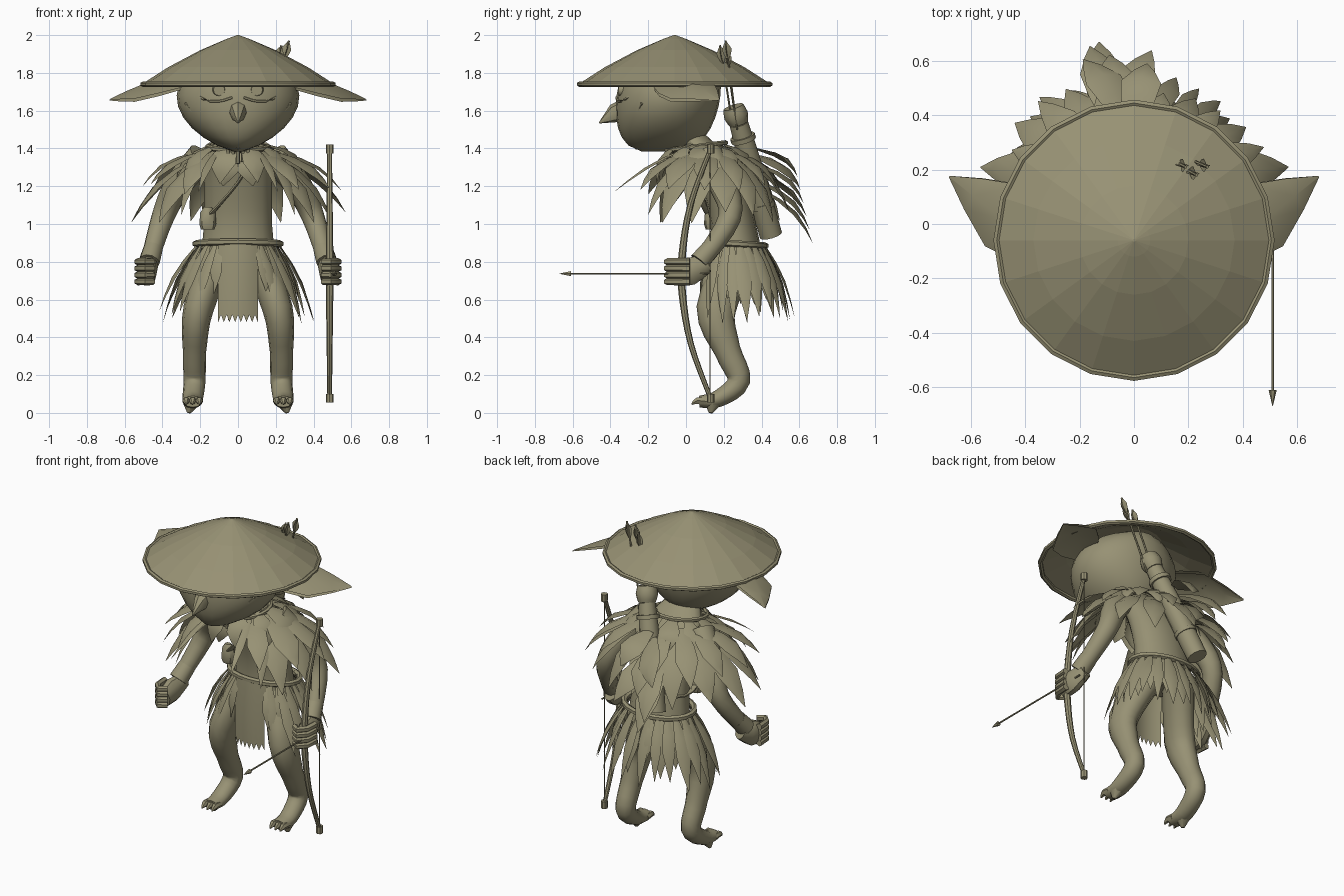
import bpy, bmesh, math, random
from mathutils import Vector

random.seed(4)
if "Cube" in bpy.data.objects:
    bpy.data.objects.remove(bpy.data.objects["Cube"], do_unlink=True)

olive = bpy.data.materials.new("olive clay")
olive.use_nodes = True
olive.diffuse_color = (.31, .285, .175, 1)
olive.node_tree.nodes["Principled BSDF"].inputs["Base Color"].default_value = olive.diffuse_color
FORWARD, BACKWARD, UP = Vector((0, -1, 0)), Vector((0, 1, 0)), Vector((0, 0, 1))


def make_object(name, bm, smooth):
    bmesh.ops.recalc_face_normals(bm, faces=bm.faces)
    mesh = bpy.data.meshes.new(name)
    bm.to_mesh(mesh)
    mesh.materials.append(olive)
    for polygon in mesh.polygons:
        polygon.use_smooth = smooth
    if smooth:
        mesh.set_sharp_from_angle(angle=math.radians(40))
    bpy.context.collection.objects.link(bpy.data.objects.new(name, mesh))


def finish(name, bm, smooth=True):
    """Make the object; a part named left_ also gets its right twin."""
    make_object(name, bm, smooth)
    if name.startswith("left_"):
        bmesh.ops.scale(bm, verts=bm.verts, vec=(-1, 1, 1))
        make_object(name.replace("left_", "right_"), bm, smooth)
    bm.free()


def spline(controls, steps, closed):
    points, path = [Vector(c) for c in controls], []
    count = len(points)

    def pick(i):
        return points[i % count] if closed else points[max(0, min(i, count - 1))]

    for i in range(count if closed else count - 1):
        a, b, c, d = (pick(i + k) for k in (-1, 0, 1, 2))
        for step in range(steps):
            t = step / steps
            path.append(b + (c - a) * t / 2 + (a * 2 - b * 5 + c * 4 - d) * t * t / 2
                        + (b * 3 - a - c * 3 + d) * t ** 3 / 2)
    return path if closed else path + [points[-1]]


def ramp(values, t):
    position = t * (len(values) - 1)
    i = min(int(position), len(values) - 2)
    return values[i] + (values[i + 1] - values[i]) * (position - i)


def sweep(bm, controls, rx, ry=None, sides=8, steps=1, level=False, closed=False, ref=None):
    """Skin elliptical rings along a spline; radii are ramps along its length."""
    path, rings = spline(controls, steps, closed), []
    count = len(path)
    for i, point in enumerate(path):
        before = path[i - 1] if i or closed else point
        after = path[(i + 1) % count] if i < count - 1 or closed else point
        along = UP if level else (after - before).normalized()
        u = ref or (Vector((1, 0, 0)) if abs(along.x) < .8 else BACKWARD)
        u = (u - along * u.dot(along)).normalized()
        w = along.cross(u)
        t = i / (count - 1)
        u, w = u * ramp(rx, t), w * ramp(ry or rx, t)
        angles = [math.tau * j / sides for j in range(sides)]
        rings.append([bm.verts.new(point + u * math.cos(a) + w * math.sin(a)) for a in angles])
    for i in range(count if closed else count - 1):
        ring, following = rings[i], rings[(i + 1) % count]
        for j in range(sides):
            k = (j + 1) % sides
            bm.faces.new((ring[j], ring[k], following[k], following[j]))
    if not closed:
        bm.faces.new(rings[0])
        bm.faces.new(rings[-1])


def tube(name, controls, rx, ry=None, smooth=True, **options):
    bm = bmesh.new()
    sweep(bm, controls, rx, ry, **options)
    finish(name, bm, smooth)


def hoop(name, y, z, rx, ry, thickness, tilt=0):
    angles = [math.tau * i / 20 for i in range(20)]
    path = [(rx * math.cos(a), y + ry * math.sin(a), z + tilt * math.sin(a)) for a in angles]
    tube(name, path, (thickness, thickness), sides=6, closed=True, ref=UP)


def strips(bm, rows):
    for row, following in zip(rows, rows[1:]):
        for j in range(len(row) - 1):
            bm.faces.new((row[j], row[j + 1], following[j + 1], following[j]))


def leaf(bm, base, tip, width, out, bulge=.04):
    """Pointed leaf with a raised middle rib, bowed outwards."""
    base, tip, out = Vector(base), Vector(tip), Vector(out).normalized()
    side = (tip - base).cross(out).normalized() * width / 2
    rows = []
    for along, wide in ((0, .35), (.3, .85), (.55, 1), (.8, .5), (1, .02)):
        middle = base.lerp(tip, along) + out * bulge * math.sin(math.pi * along)
        rib = middle + out * width * wide * .15
        rows.append([bm.verts.new(p) for p in (middle - side * wide, rib, middle + side * wide)])
    strips(bm, rows)


def fringe(bm, count, base, tip, width, gap=0, bulge=.04):
    """Ring of leaves between two ellipses (y, z, rx, ry) with a gap in front."""
    for i in range(count):
        angle = gap + (math.tau - 2 * gap) * (i + .5) / count
        x, y = math.sin(angle), -math.cos(angle)
        reach = random.uniform(.9, 1.05)
        root = (base[2] * x, base[0] + base[3] * y, base[1])
        end = (tip[2] * x * reach, tip[0] + tip[3] * y * reach, tip[1] + random.uniform(-.04, .04))
        leaf(bm, root, end, width * random.uniform(.8, 1.15), (x, y, .5), bulge)


# Conical hat with a hollow underside and a rim
tube("hat", [(0, -.06, z) for z in (2, 1.98, 1.92, 1.83, 1.74, 1.8, 1.88)],
     (.005, .06, .2, .37, .51, .36, .2), sides=20, smooth=False, level=True)
hoop("hat_rim", -.06, 1.74, .505, .505, .014)


# Heart-shaped head: narrow chin, wide cheeks, domed crown
def head_swell(t):
    return math.sin(math.pi * (.03 + .8 * t))


def on_face(x, z):
    t = (z - 1.385) / .475
    swell = head_swell(t)
    depth = .275 * swell ** .4 * math.sqrt(1 - (x / .325 / swell) ** 2)
    return Vector((x, .06 * t - .13 - depth, z))


swells = [head_swell(i / 10) for i in range(11)]
tube("head", [(0, -.13, 1.385), (0, -.07, 1.86)], [.325 * s for s in swells],
     [.275 * s ** .4 for s in swells], sides=24, steps=10, level=True)

# Beak and face
tube("beak", [(0, -.3, 1.61), (0, -.38, 1.585), (0, -.46, 1.535)], (.06, .042, .003), (.065, .05, .003))
eye = on_face(.1, 1.71)
tube("left_eye", [eye - FORWARD * .02, eye + FORWARD * .012], (.038, .03), sides=12)
tube("left_mask_edge", [on_face(x, z) for x, z in ((0, 1.4), (.1, 1.46), (.18, 1.53), (.28, 1.64))],
     (.007, .007), sides=5, steps=3)
tube("left_brow", [on_face(x, z) for x, z in ((.03, 1.67), (.1, 1.65), (.18, 1.66), (.28, 1.73))],
     (.007, .007), sides=5, steps=3)
bm = bmesh.new()
for lift in (0, .01):
    leaf(bm, (.23, -.14, 1.74 + lift), (.68, .175, 1.655 + lift / 2), .28, (.1, -.35, 1), lift)
finish("left_ear", bm)

# Torso, belt and neck ornaments
tube("torso", [(0, .27, .8), (0, .25, 1), (0, .2, 1.2), (0, .12, 1.36), (0, 0, 1.5)],
     (.2, .18, .18, .19, .07), (.14, .12, .12, .1, .07), sides=16, steps=3, level=True)
hoop("belt", .27, .895, .225, .15, .018, -.01)
hoop("collar", .06, 1.41, .16, .15, .014, .02)
bm = bmesh.new()
for i in range(-2, 3):
    x = i * .026
    sweep(bm, [(x, -.1, 1.4), (x, -.11, 1.32 + abs(x) / 3)], (.01, .01), sides=6)
finish("neck_beads", bm)

# Legs and feet
tube("left_leg", [(.1, .28, .84), (.21, .16, .55), (.23, .22, .33), (.23, .28, .17), (.24, .17, .075),
                  (.24, .07, .06)],
     (.09, .08, .062, .058, .055, .05), (.11, .105, .07, .06, .045, .03), sides=12, steps=4)
bm = bmesh.new()
for x in (.205, .24, .275):
    sweep(bm, [(x, .11, .06), (x, .06, .065), (x, .03, .045)], (.02, .02, .004), sides=6, steps=2)
sweep(bm, [(.25, .14, .05), (.26, .13, 0)], (.045, .01))
finish("left_toes", bm)

# Arms and clenched hands
tube("left_arm", [(.19, .12, 1.36), (.32, .2, 1.2), (.4, .23, 1.03), (.47, .08, .8)],
     (.08, .075, .06, .045), sides=12, steps=4)
tube("left_bracer", [(.45, .13, .87), (.47, .07, .8)], (.052, .056), sides=10)
bm = bmesh.new()
sweep(bm, [(.46, .11, .79), (.48, .02, .75), (.48, -.06, .73)],
      (.04, .052, .04), (.05, .078, .06), sides=10, steps=3)
for i in range(4):
    z = .8 - i * .035
    sweep(bm, [(.53, .02, z), (.525, -.06, z), (.49, -.1, z), (.45, -.07, z)],
          (.02, .018), sides=6, ref=UP)
finish("left_hand", bm)

# Feather cloak in overlapping layers of broad leaves
bm = bmesh.new()
fringe(bm, 11, (.14, 1.36, .2, .12), (.12, 1.04, .56, .41), .15, .65)
fringe(bm, 12, (.12, 1.39, .18, .12), (.11, 1.18, .53, .42), .14, .4)
fringe(bm, 10, (.08, 1.42, .14, .12), (.1, 1.24, .34, .27), .14)
finish("feather_cloak", bm)
bm = bmesh.new()
leaf(bm, (.1, 0, 1.4), (.21, -.38, 1.17), .05, (.3, -.5, 1), .02)
leaf(bm, (.14, .03, 1.38), (.3, -.2, 1.05), .08, (1, -1, .5))
leaf(bm, (.04, -.05, 1.4), (.08, -.08, 1.2), .13, FORWARD, .02)
finish("left_breast_feathers", bm)
bm = bmesh.new()
for i in range(6):
    t = i / 5
    leaf(bm, (-.1 + .1 * t, .36, 1.2 + .2 * t),
         (-.07 + .14 * math.cos(2 * i + 2), .67 - .08 * t, .9 + .35 * t), .15, BACKWARD + UP / 2)
finish("back_feathers", bm)

# Leaf skirt and jagged apron
bm = bmesh.new()
fringe(bm, 20, (.27, .9, .21, .14), (.3, .51, .41, .27), .075, .45, .02)
fringe(bm, 16, (.27, .89, .2, .13), (.29, .57, .31, .22), .09, .35, .02)
finish("leaf_skirt", bm)
bm = bmesh.new()
columns = []
for i in range(-7, 8):
    x = i * .015
    y = .09 + 2.5 * x * x
    hem = .48 if i % 2 else .52
    columns.append([bm.verts.new(p) for p in ((x, y + .02, .9), (x, y, .7), (x, y, hem))])
strips(bm, columns)
finish("apron", bm)

# Chest strap and pouch
tube("strap", [(.1, .08, 1.4), (0, .06, 1.22), (-.17, .15, 1.02), (-.12, .37, 1.04), (.1, .28, 1.36)],
     (.008, .008), (.02, .02), sides=6, steps=4, closed=True, ref=UP)
tube("pouch", [(-.16, .13, z) for z in (.97, 1, 1.06, 1.09)],
     (.035, .045, .04, .02), (.025, .035, .03, .015), level=True)

# Quiver with bands and spare arrows
tube("quiver", [(-.1, .45, .94), (.08, .28, 1.53)], (.06, .062, .05), sides=12, steps=4)
tube("quiver_mouth", [(.08, .28, 1.53), (.1, .25, 1.62)], (.05, .065, .055), sides=12, steps=4)
for name, low in (("lower_quiver_band", .25), ("upper_quiver_band", .85)):
    start, end = Vector((-.1, .45, .94)), Vector((.08, .28, 1.53))
    tube(name, [start.lerp(end, low), start.lerp(end, low + .04)], (.067, .067), sides=12)
bm = bmesh.new()
for i in range(3):
    foot = Vector((.07 + .03 * i, .27 - .02 * (i % 2), 1.5))
    end = Vector((.19 + .04 * i, .21 - .03 * (i % 2), 1.92 + .025 * i))
    sweep(bm, [foot, end], (.006, .006), sides=6)
    for out in (FORWARD, Vector((1, 0, 0))):
        leaf(bm, foot.lerp(end, .8), end, .05, out, 0)
finish("spare_arrows", bm)

# Bow, string and nocked arrow
BOW_X, BOW_Z = .485, .737
bend = [BOW_Z + h for h in (-.66, -.37, -.1, .1, .37, .66)]
tube("bow", [(BOW_X, y, z) for y, z in zip((.13, .025, -.02, -.02, .025, .13), bend)],
     (.012, .016, .02, .02, .016, .012), steps=4)
tube("bow_string", [(BOW_X, .128, bend[0]), (BOW_X, .128, bend[-1])], (.003, .003), sides=5)
for end, z in (("lower", bend[0]), ("upper", bend[-1])):
    tube(end + "_bow_cap", [(BOW_X, .13, z - .023), (BOW_X, .13, z + .023)], (.02, .02))
tube("arrow_shaft", [(.51, .12, BOW_Z), (.51, -.62, BOW_Z)], (.005, .005), sides=6)
tube("arrow_head", [(.51, -.61, BOW_Z), (.51, -.67, BOW_Z)], (.015, .001), sides=6)
